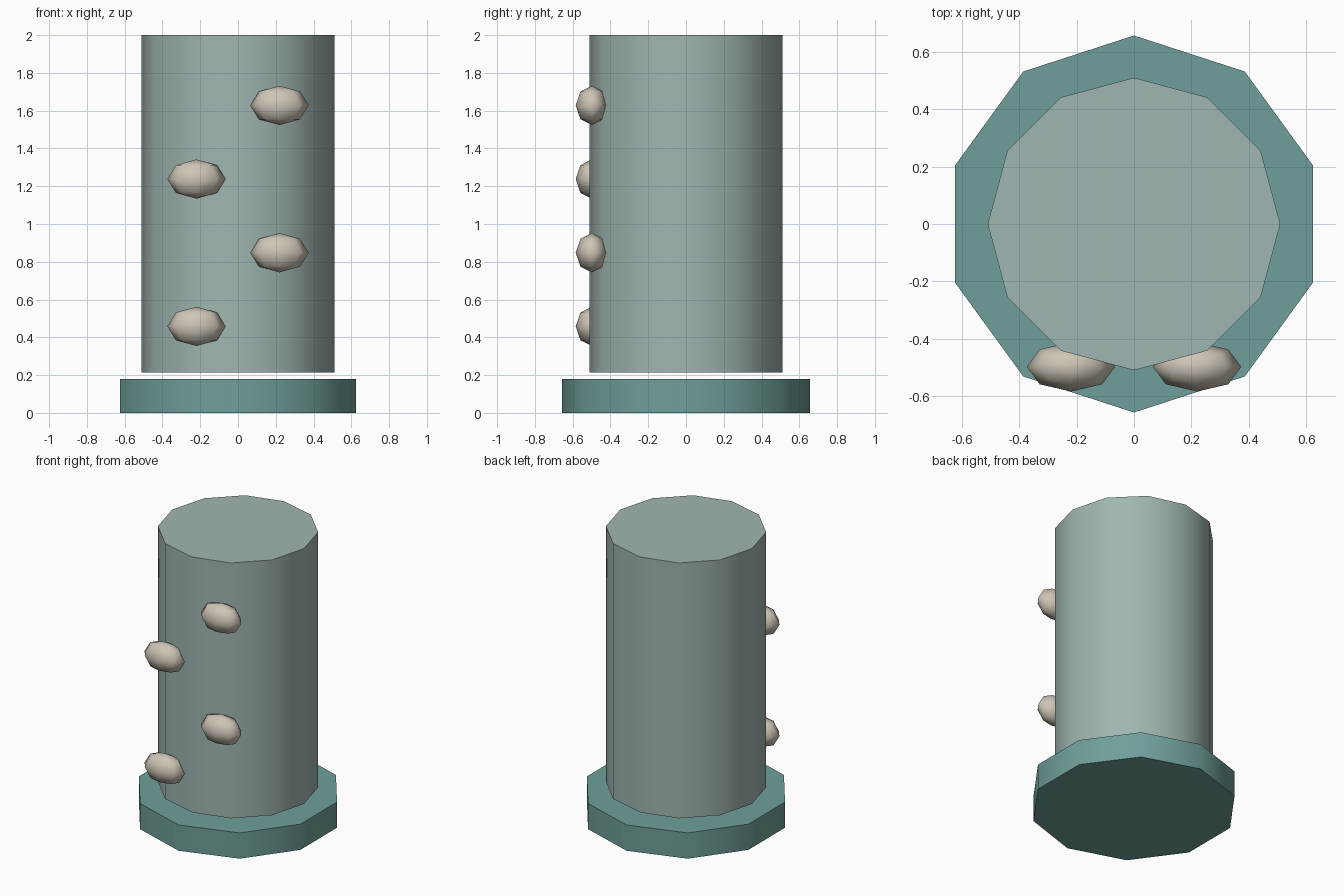
import bpy, math

if "Cube" in bpy.data.objects:
    bpy.data.objects.remove(bpy.data.objects["Cube"])


def material(name, color):
    m = bpy.data.materials.new(name)
    m.diffuse_color = (*color, 1)
    m.use_nodes = True
    m.node_tree.nodes["Principled BSDF"].inputs["Base Color"].default_value = m.diffuse_color
    return m


teal = material("teal", (0.159, 0.347, 0.319))
grey_green = material("grey_green", (0.347, 0.468, 0.445))
stone = material("stone", (0.610, 0.558, 0.468))


def finish(name, mat, angle):
    ob = bpy.context.object
    ob.name = name
    ob.data.materials.append(mat)
    bpy.ops.object.shade_smooth_by_angle(angle=math.radians(angle))
    return ob


def prism(name, sides, radius, z0, z1, mat):
    bpy.ops.mesh.primitive_cylinder_add(
        vertices=sides, radius=radius, depth=z1 - z0,
        location=(0, 0, (z0 + z1) / 2))
    return finish(name, mat, 45)


# Ten-sided base and twelve-sided column floating just above it
prism("base", 10, 0.657, 0.0, 0.18, teal)
prism("column", 12, 0.51, 0.213, 2.0, grey_green)

# Climbing holds, alternating left and right up the front
for i in range(4):
    side = -1 if i % 2 == 0 else 1
    bpy.ops.mesh.primitive_uv_sphere_add(
        segments=8, ring_count=4, radius=1,
        location=(side * 0.22, -0.498, 0.458 + 0.39 * i))
    bpy.context.object.scale = (0.154, 0.086, 0.104)
    bpy.ops.object.transform_apply(location=False, rotation=False, scale=True)
    finish(f"hold_{i + 1}", stone, 80)
